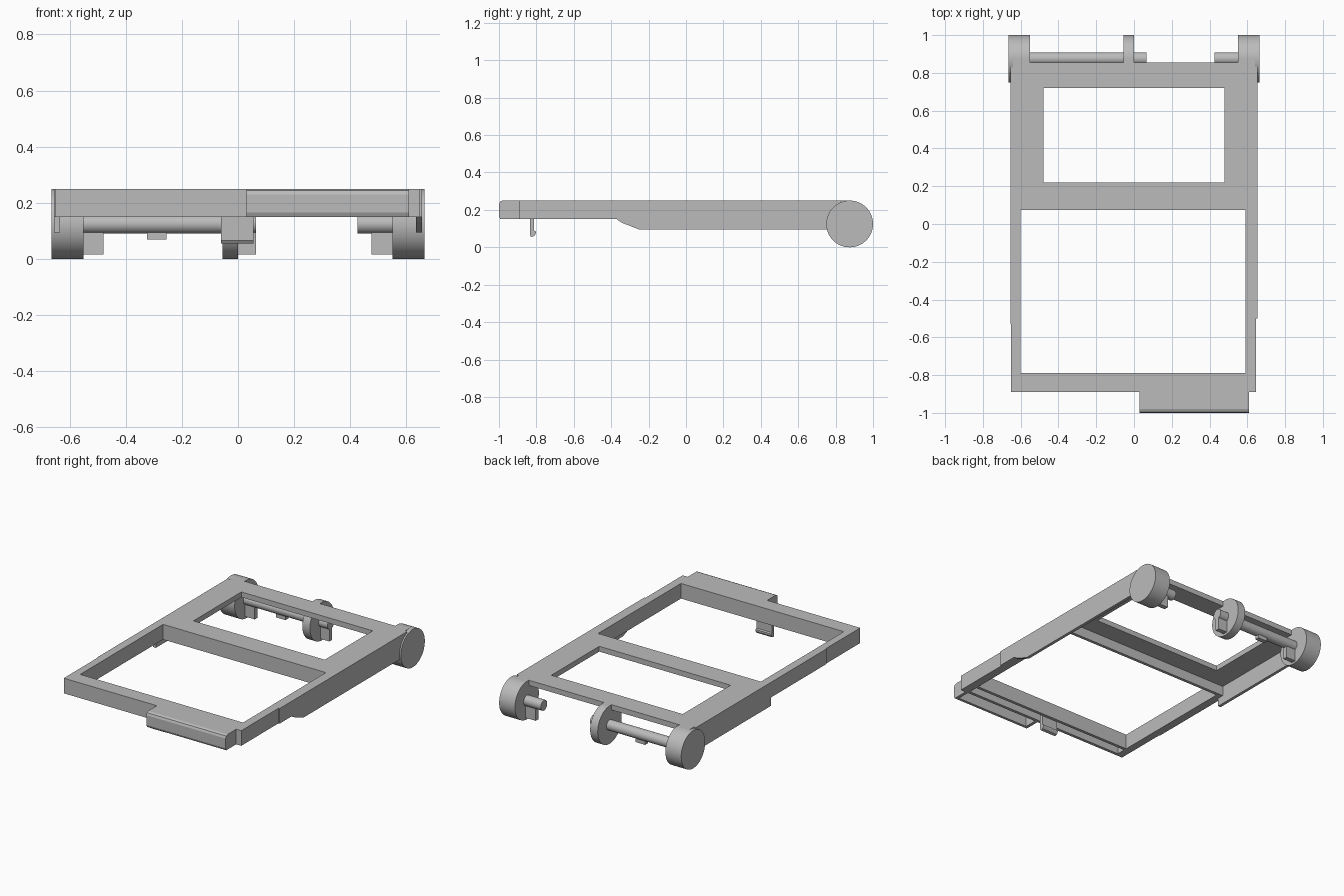
import bpy, bmesh, math
from mathutils import Matrix, Vector

cube = bpy.data.objects.get("Cube")
if cube:
    bpy.data.objects.remove(cube, do_unlink=True)

grey = bpy.data.materials.new("light grey")
grey.use_nodes = True
GREY = (0.5, 0.5, 0.5, 1)
grey.diffuse_color = GREY
grey.node_tree.nodes["Principled BSDF"].inputs["Base Color"].default_value = GREY

TOP, LOW, SKIRT = 0.25, 0.15, 0.095
AXLE_Y, AXLE_Z = 0.875, 0.125


def finish(name, bm):
    bmesh.ops.recalc_face_normals(bm, faces=bm.faces)
    mesh = bpy.data.meshes.new(name)
    bm.to_mesh(mesh)
    bm.free()
    mesh.materials.append(grey)
    obj = bpy.data.objects.new(name, mesh)
    bpy.context.collection.objects.link(obj)
    return obj


def prism(name, profile, x0, x1):
    """Side profile of (y, z) points, extruded along x."""
    bm = bmesh.new()
    face = bm.faces.new([bm.verts.new((x0, y, z)) for y, z in profile])
    out = bmesh.ops.extrude_face_region(bm, geom=[face])
    moved = [v for v in out["geom"] if isinstance(v, bmesh.types.BMVert)]
    bmesh.ops.translate(bm, verts=moved, vec=(x1 - x0, 0, 0))
    return finish(name, bm)


def box(name, x0, x1, y0, y1, z0, z1):
    return prism(name, [(y0, z0), (y1, z0), (y1, z1), (y0, z1)], x0, x1)


def rod(name, x0, x1, radius, sides=32):
    bm = bmesh.new()
    place = Matrix.Translation(((x0 + x1) / 2, AXLE_Y, AXLE_Z)) @ Matrix.Rotation(math.pi / 2, 4, "Y")
    bmesh.ops.create_cone(bm, cap_ends=True, segments=sides, radius1=radius,
                          radius2=radius, depth=x1 - x0, matrix=place)
    obj = finish(name, bm)
    bpy.ops.object.select_all(action="DESELECT")
    obj.select_set(True)
    bpy.context.view_layer.objects.active = obj
    bpy.ops.object.shade_smooth_by_angle(angle=math.radians(35))
    return obj


# Top plate: a grid of cells with the two window openings left out
xs = [-0.64, -0.60, -0.48, 0.48, 0.59, 0.64]
ys = [-0.89, -0.79, 0.075, 0.22, 0.72, 0.855]
bm = bmesh.new()
grid = [[bm.verts.new((x, y, TOP)) for y in ys] for x in xs]
for i in range(5):
    for j in range(5):
        front_window = j == 1 and 1 <= i <= 3
        rear_window = j == 3 and i == 2
        if not (front_window or rear_window):
            bm.faces.new([grid[i][j], grid[i + 1][j], grid[i + 1][j + 1], grid[i][j + 1]])
out = bmesh.ops.extrude_face_region(bm, geom=bm.faces[:])
moved = [v for v in out["geom"] if isinstance(v, bmesh.types.BMVert)]
bmesh.ops.translate(bm, verts=moved, vec=(0, 0, -0.035))
bmesh.ops.dissolve_limit(bm, angle_limit=0.01, verts=bm.verts, edges=bm.edges)
finish("top_plate", bm)

# Downturned walls around the front opening
UNDER = TOP - 0.035
box("front_outer_wall", -0.64, 0.64, -0.89, -0.87, LOW, UNDER)
box("front_inner_wall", -0.60, 0.59, -0.81, -0.79, LOW, UNDER)
box("divider_wall", -0.60, 0.59, 0.075, 0.095, LOW, UNDER)
box("right_rail", -0.64, -0.60, -0.87, 0.095, LOW, UNDER)
box("left_rail", 0.59, 0.64, -0.87, 0.095, LOW, UNDER)

# Side skirts, deeper towards the hinge
prism("left_skirt", [(-0.5, TOP), (-0.5, LOW), (-0.37, LOW), (-0.345, 0.132),
                     (-0.25, SKIRT), (0.83, SKIRT), (0.83, TOP)], 0.635, 0.655)
prism("right_skirt", [(-0.53, TOP), (-0.53, LOW), (0.05, LOW), (0.05, SKIRT),
                      (0.83, SKIRT), (0.83, TOP)], -0.655, -0.635)
box("left_front_side", 0.64, 0.647, -0.89, -0.5, LOW, TOP)
box("right_front_side", -0.65, -0.64, -0.89, -0.53, LOW, TOP)

# Hollow front tab with a rounded lip
lip = [(-0.89, TOP), (-0.98, TOP), (-0.994, 0.244), (-1.0, 0.23), (-1.0, 0.165),
       (-0.993, LOW), (-0.975, LOW), (-0.975, 0.225), (-0.89, 0.225)]
prism("front_tab", lip, 0.03, 0.61)
for name, x in (("tab_right_end", 0.03), ("tab_left_end", 0.59)):
    box(name, x, x + 0.02, -0.976, -0.89, LOW, 0.226)

# Latch hook below the front rail
prism("latch_hook", [(-0.835, UNDER), (-0.835, 0.065), (-0.828, 0.055), (-0.812, 0.06),
                     (-0.802, 0.075), (-0.802, 0.085), (-0.812, 0.09), (-0.812, UNDER)],
      -0.06, 0.055)

# Hinge drums, centre disc and pins
rod("right_hinge_drum", -0.665, -0.55, 0.125, 64)
rod("left_hinge_drum", 0.55, 0.665, 0.125, 64)
rod("centre_hinge_disc", -0.055, 0.0, 0.125, 64)
rod("long_hinge_pin", -0.55, -0.055, 0.034)
rod("centre_stub_pin", 0.0, 0.065, 0.034)
rod("left_stub_pin", 0.425, 0.55, 0.034)

# Corner webs joining the plate to the drums and disc
for name, x0, x1 in (("right_corner", -0.64, -0.55), ("left_corner", 0.55, 0.64),
                     ("centre_corner", -0.055, 0.0)):
    box(name, x0, x1, 0.855, AXLE_Y, UNDER, TOP)

# Brackets and nub below the pins
box("right_bracket", -0.55, -0.48, 0.86, 0.89, 0.015, 0.115)
box("left_bracket", 0.475, 0.55, 0.86, 0.89, 0.015, 0.115)
box("centre_bracket", 0.0, 0.065, 0.86, 0.89, 0.015, 0.115)
box("pin_nub", -0.325, -0.255, 0.86, 0.89, 0.07, 0.11)
